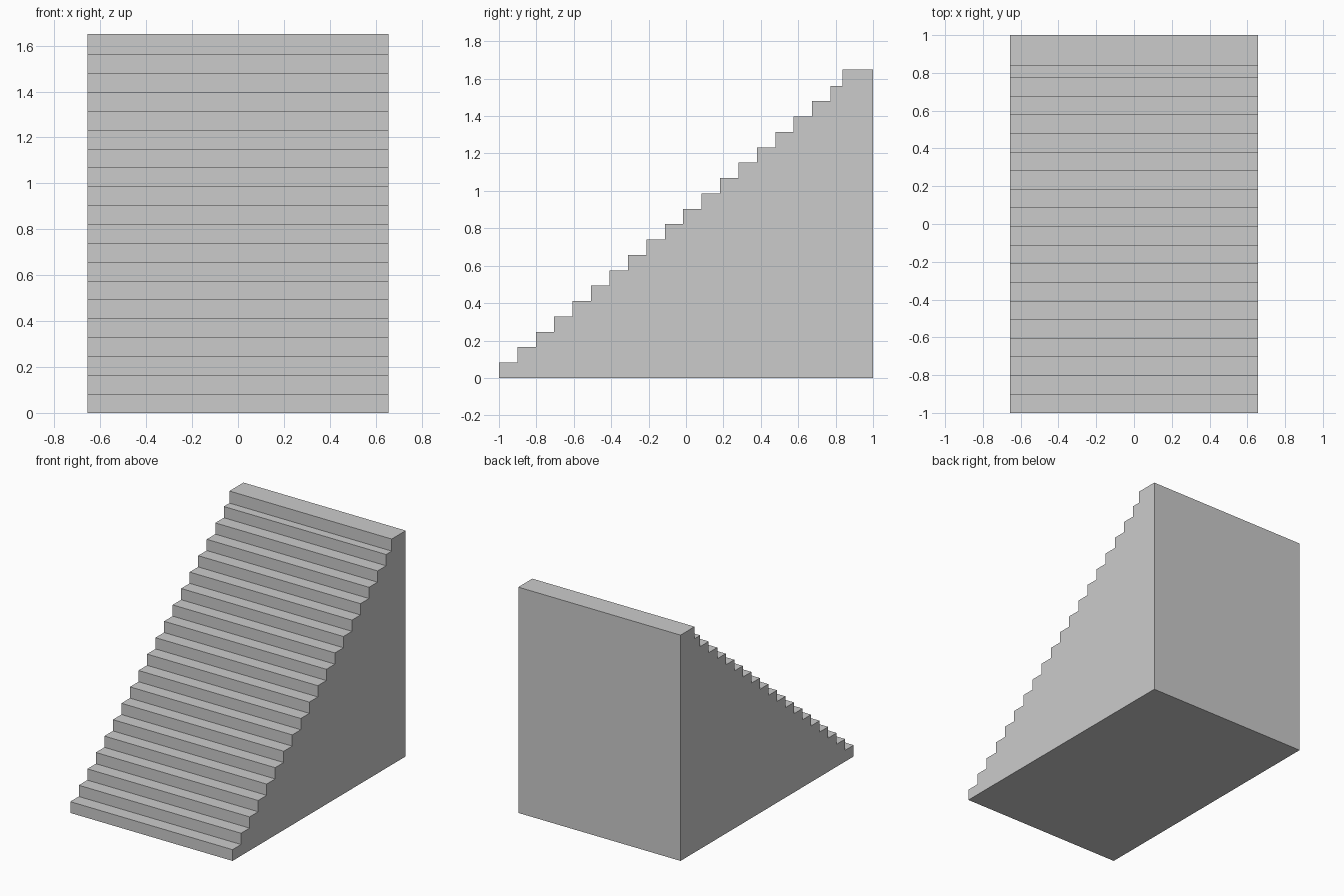
import bpy, bmesh

if "Cube" in bpy.data.objects:
    bpy.data.objects.remove(bpy.data.objects["Cube"])

STEPS = 19
TREAD, RISE = 0.0985, 0.0822
HALF_W, TOP_Z, LANDING_Y = 0.656, 1.65, 0.838

# Side profile (y, z): regular steps, then the short last tread and landing
profile = [(-1, 0)]
for i in range(STEPS):
    y = -1 + i * TREAD
    profile += [(y, (i + 1) * RISE)] if i == 0 else [(y, i * RISE), (y, (i + 1) * RISE)]
profile += [(LANDING_Y, STEPS * RISE), (LANDING_Y, TOP_Z), (1, TOP_Z), (1, 0)]

# Extrude the profile across the width
bm = bmesh.new()
side = bm.faces.new([bm.verts.new((-HALF_W, y, z)) for y, z in profile])
ext = bmesh.ops.extrude_face_region(bm, geom=[side], use_keep_orig=True)
verts = [g for g in ext["geom"] if isinstance(g, bmesh.types.BMVert)]
bmesh.ops.translate(bm, verts=verts, vec=(2 * HALF_W, 0, 0))
bmesh.ops.recalc_face_normals(bm, faces=bm.faces)

mesh = bpy.data.meshes.new("staircase")
bm.to_mesh(mesh)
bm.free()
bpy.context.collection.objects.link(bpy.data.objects.new("staircase", mesh))
